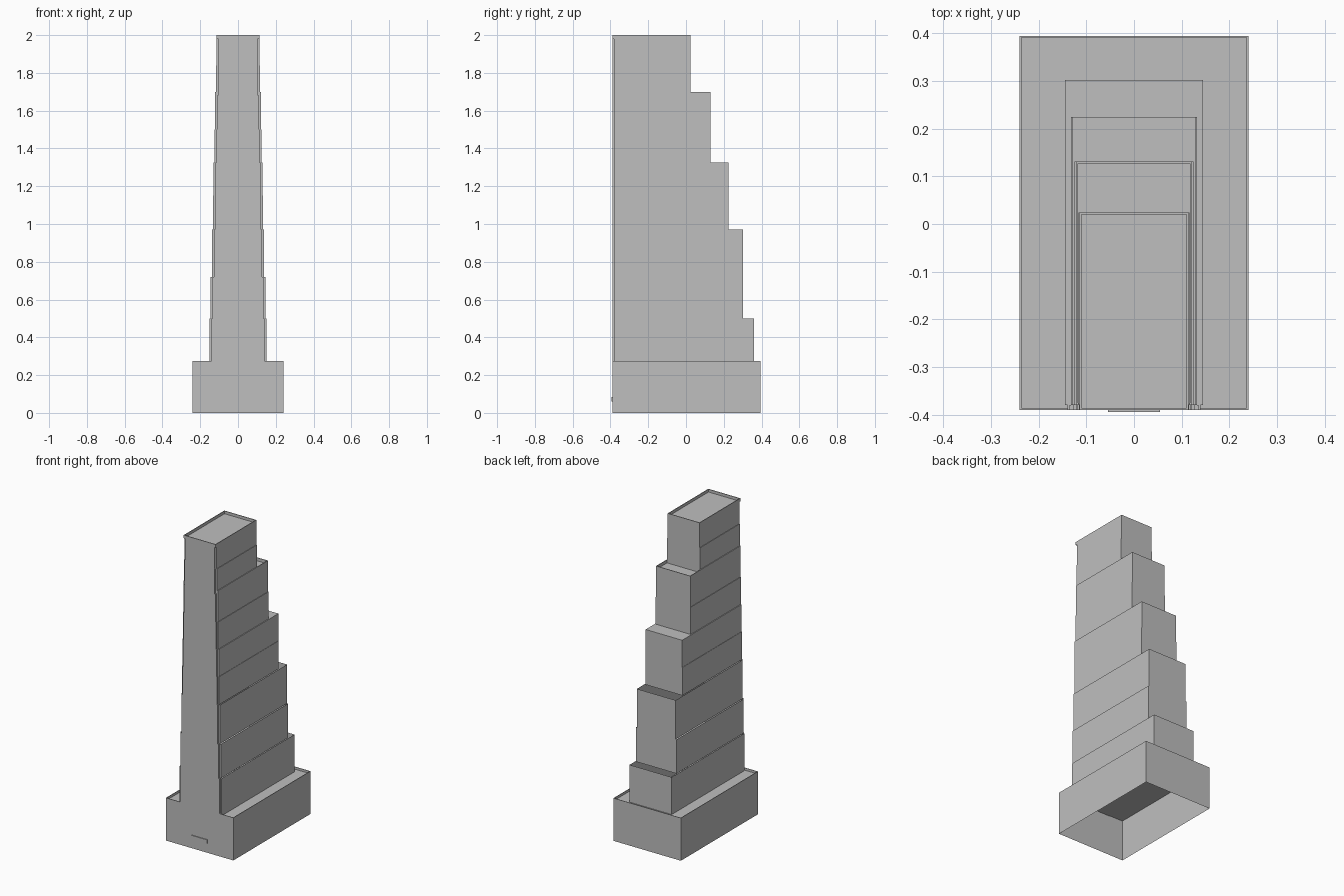
import bpy
import bmesh

cube = bpy.data.objects.get("Cube")
if cube:
    bpy.data.objects.remove(cube, do_unlink=True)

GREY = 0.52
concrete = bpy.data.materials.new("concrete_grey")
concrete.use_nodes = True
concrete.diffuse_color = (GREY, GREY, GREY, 1)
bsdf = concrete.node_tree.nodes["Principled BSDF"]
bsdf.inputs["Base Color"].default_value = (GREY, GREY, GREY, 1)


def block(name, half, front, back, low, high, top=True, bottom=False, rim=0, lip=0.006):
    """Box centred on x, optionally open above or below, or with a parapet."""
    bm = bmesh.new()
    bmesh.ops.create_cube(bm, size=1)
    for v in bm.verts:
        v.co.x *= 2 * half
        v.co.y = back if v.co.y > 0 else front
        v.co.z = high if v.co.z > 0 else low
    bm.normal_update()
    roof = [f for f in bm.faces if f.normal.z > 0.5]
    floor = [f for f in bm.faces if f.normal.z < -0.5]
    if rim:
        bmesh.ops.inset_individual(bm, faces=roof, thickness=lip, depth=0)
        bmesh.ops.inset_individual(bm, faces=roof, thickness=0, depth=-rim)
    open_faces = ([] if top else roof) + ([] if bottom else floor)
    if open_faces:
        bmesh.ops.delete(bm, geom=open_faces, context="FACES_ONLY")
    mesh = bpy.data.meshes.new(name)
    bm.to_mesh(mesh)
    bm.free()
    mesh.materials.append(concrete)
    obj = bpy.data.objects.new(name, mesh)
    bpy.context.collection.objects.link(obj)
    return obj


FRONT, WALL = -0.39, -0.38
ROOF = 0.26

# Podium: hollow underneath, with a parapet round its roof
block("podium", 0.24, FRONT, 0.395, 0, 0.275, rim=0.275 - ROOF, lip=0.005)
block("entrance_canopy", 0.055, -0.395, FRONT, 0.06, 0.085, bottom=True)

# Tower storeys: top height, half width, back wall, roofed, parapet height
storeys = [
    (0.50, 0.150, 0.360, False, 0),
    (0.72, 0.145, 0.302, False, 0),
    (0.97, 0.138, 0.302, False, 0),
    (1.15, 0.132, 0.225, True, 0),
    (1.325, 0.130, 0.225, True, 0),
    (1.50, 0.125, 0.131, True, 0),
    (1.70, 0.122, 0.131, True, 0.02),
    (1.84, 0.117, 0.024, True, 0),
    (1.98, 0.114, 0.024, True, 0),
]
low = ROOF
for i, (high, half, back, roofed, rim) in enumerate(storeys, 1):
    block(f"tower_storey_{i}", half, WALL, back, low, high,
          top=roofed, bottom=(i == 2), rim=rim)
    # Slightly narrower slab standing proud of the front wall
    block(f"front_slab_{i}", half - 0.01, FRONT, WALL, low, high - rim, bottom=True)
    low = high - rim

# Crowning parapet, flush with the front slab
block("crown_parapet", 0.114, FRONT, 0.024, 1.98, 2.0, bottom=True, rim=0.018)
